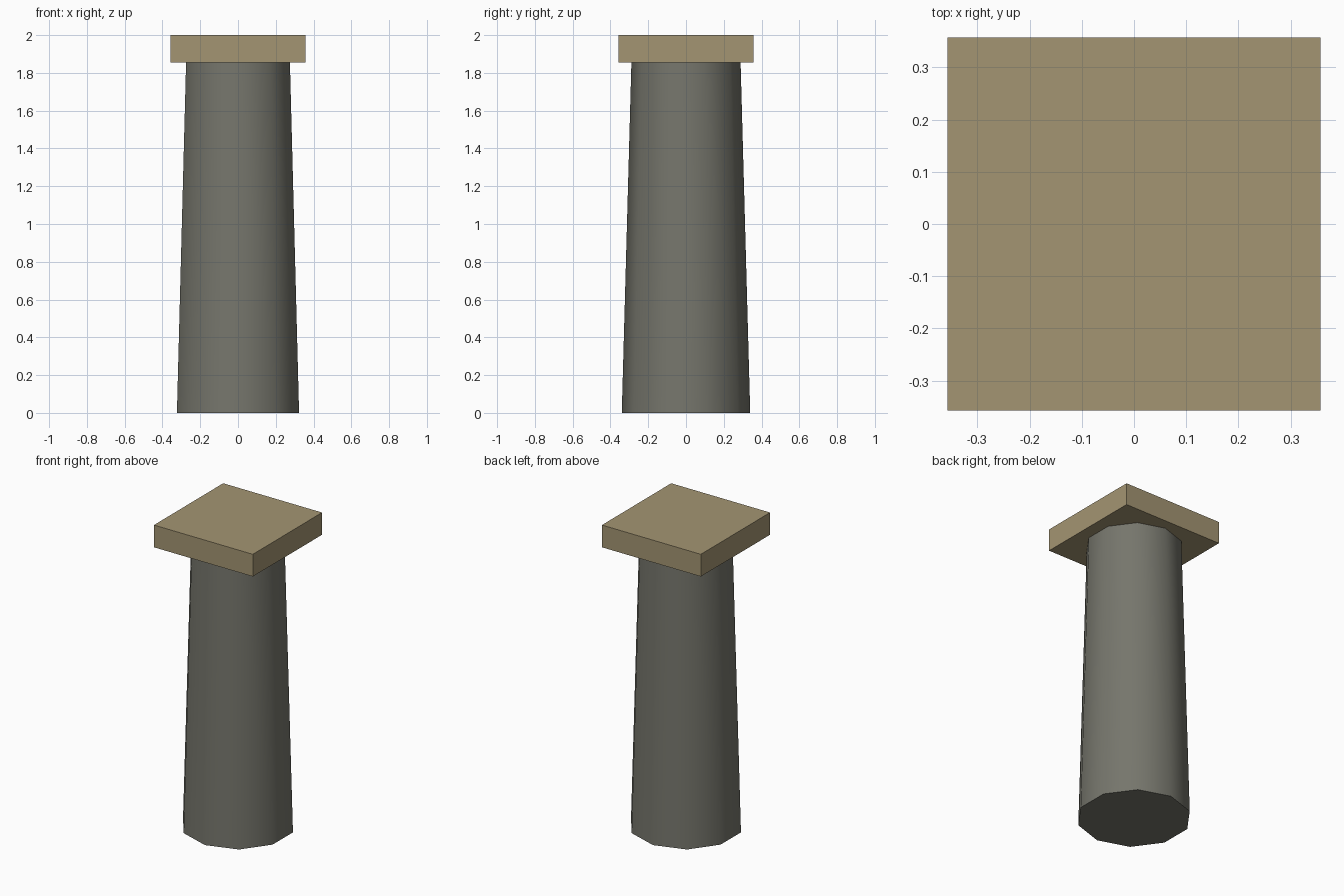
import bpy, math

if "Cube" in bpy.data.objects:
    bpy.data.objects.remove(bpy.data.objects["Cube"])


def paint(obj, name, color):
    mat = bpy.data.materials.new(name)
    mat.diffuse_color = (*color, 1)
    mat.use_nodes = True
    mat.node_tree.nodes["Principled BSDF"].inputs["Base Color"].default_value = mat.diffuse_color
    obj.data.materials.append(mat)


CAP_BASE = 1.855

# Tapered ten-sided shaft, corners on the y axis, smooth round the sides
bpy.ops.mesh.primitive_cone_add(vertices=10, radius1=0.34, radius2=0.289,
                                depth=CAP_BASE, location=(0, 0, CAP_BASE / 2))
shaft = bpy.context.object
shaft.name = "column_shaft"
bpy.ops.object.shade_smooth_by_angle(angle=math.radians(45))
paint(shaft, "grey_stone", (0.18, 0.18, 0.15))

# Square slab on top
height = 2 - CAP_BASE
bpy.ops.mesh.primitive_cube_add(size=1, location=(0, 0, CAP_BASE + height / 2))
cap = bpy.context.object
cap.name = "square_cap"
cap.scale = (0.714, 0.714, height)
bpy.ops.object.transform_apply(location=False, rotation=False, scale=True)
paint(cap, "tan_stone", (0.37, 0.30, 0.17))
